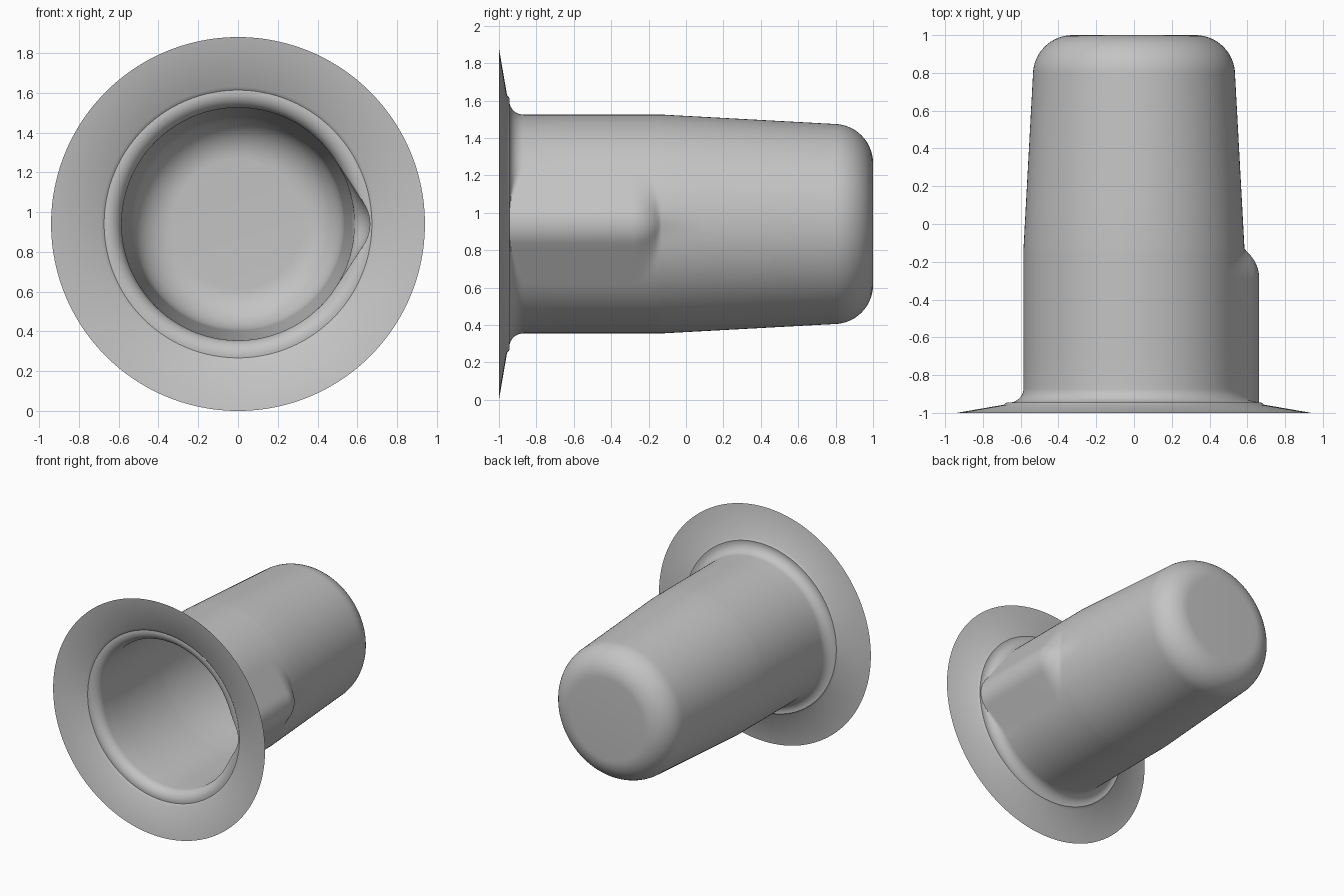
import bpy
import bmesh
from math import acos, atan2, cos, sin, sqrt, pi, radians

cube = bpy.data.objects.get("Cube")
if cube:
    bpy.data.objects.remove(cube, do_unlink=True)

AXIS_Z = 0.94          # height of the sleeve axis
BODY_R = 0.585         # radius of the straight part
RIB_X, RIB_R = 0.473, 0.19   # centre and radius of the side rib
RIB_END = -0.29        # where the rounded rib end begins
SEGMENTS = 192


def arc(cy, cr, radius, start, end, steps):
    """Arc points as (y, radius) pairs; angles in degrees."""
    angles = [radians(start + (end - start) * i / steps) for i in range(steps + 1)]
    return [(cy + radius * cos(a), cr + radius * sin(a)) for a in angles]


def rib_radius(y, phi):
    """Outline of the rib: a small circle joined to the body by tangents."""
    s2 = RIB_R ** 2 - max(0.0, y - RIB_END) ** 2
    s = sqrt(max(s2, 0.0))
    if BODY_R - s >= RIB_X:
        return 0.0
    phi = abs(phi)
    a = acos((BODY_R - s) / RIB_X)
    if phi >= a:
        return 0.0
    if phi < atan2(s * sin(a), RIB_X + s * cos(a)):
        return RIB_X * cos(phi) + sqrt(s * s - (RIB_X * sin(phi)) ** 2)
    return BODY_R / cos(a - phi)


# Profile from flange rim to closed end
profile = [(-1.0, 0.94), (-0.957, 0.69)]
profile += arc(-0.87, 0.66, 0.075, 170, 270, 10)
profile += [(-0.7, BODY_R), (-0.5, BODY_R)]
profile += [(RIB_END + 0.016 * i, BODY_R) for i in range(11)]
profile += [(y, BODY_R - 0.05 * (y + 0.13) / 0.92) for y in (0.1, 0.4, 0.6)]
profile += arc(0.79, 0.325, 0.21, 90, 0, 14)

# Sleeve: thin one-sheet shell
bm = bmesh.new()
rings = []
for y, base in profile:
    ring = []
    for j in range(SEGMENTS):
        phi = 2 * pi * j / SEGMENTS
        if phi > pi:
            phi -= 2 * pi
        r = max(base, rib_radius(y, phi))
        ring.append(bm.verts.new((r * cos(phi), y, AXIS_Z + r * sin(phi))))
    rings.append(ring)
for low, high in zip(rings, rings[1:]):
    for j in range(SEGMENTS):
        k = (j + 1) % SEGMENTS
        bm.faces.new((low[j], high[j], high[k], low[k]))
bm.faces.new(rings[-1][::-1])

mesh = bpy.data.meshes.new("flanged_sleeve")
bm.to_mesh(mesh)
bm.free()
sleeve = bpy.data.objects.new("flanged_sleeve", mesh)
bpy.context.collection.objects.link(sleeve)

# Plain grey material
grey = bpy.data.materials.new("plain_grey")
grey.use_nodes = True
colour = (0.55, 0.55, 0.55, 1.0)
grey.diffuse_color = colour
for node in grey.node_tree.nodes:
    if node.type == "BSDF_PRINCIPLED":
        node.inputs["Base Color"].default_value = colour
mesh.materials.append(grey)

# Smooth shading with sharp creases kept
bpy.ops.object.select_all(action="DESELECT")
sleeve.select_set(True)
bpy.context.view_layer.objects.active = sleeve
bpy.ops.object.shade_smooth_by_angle(angle=radians(35))
